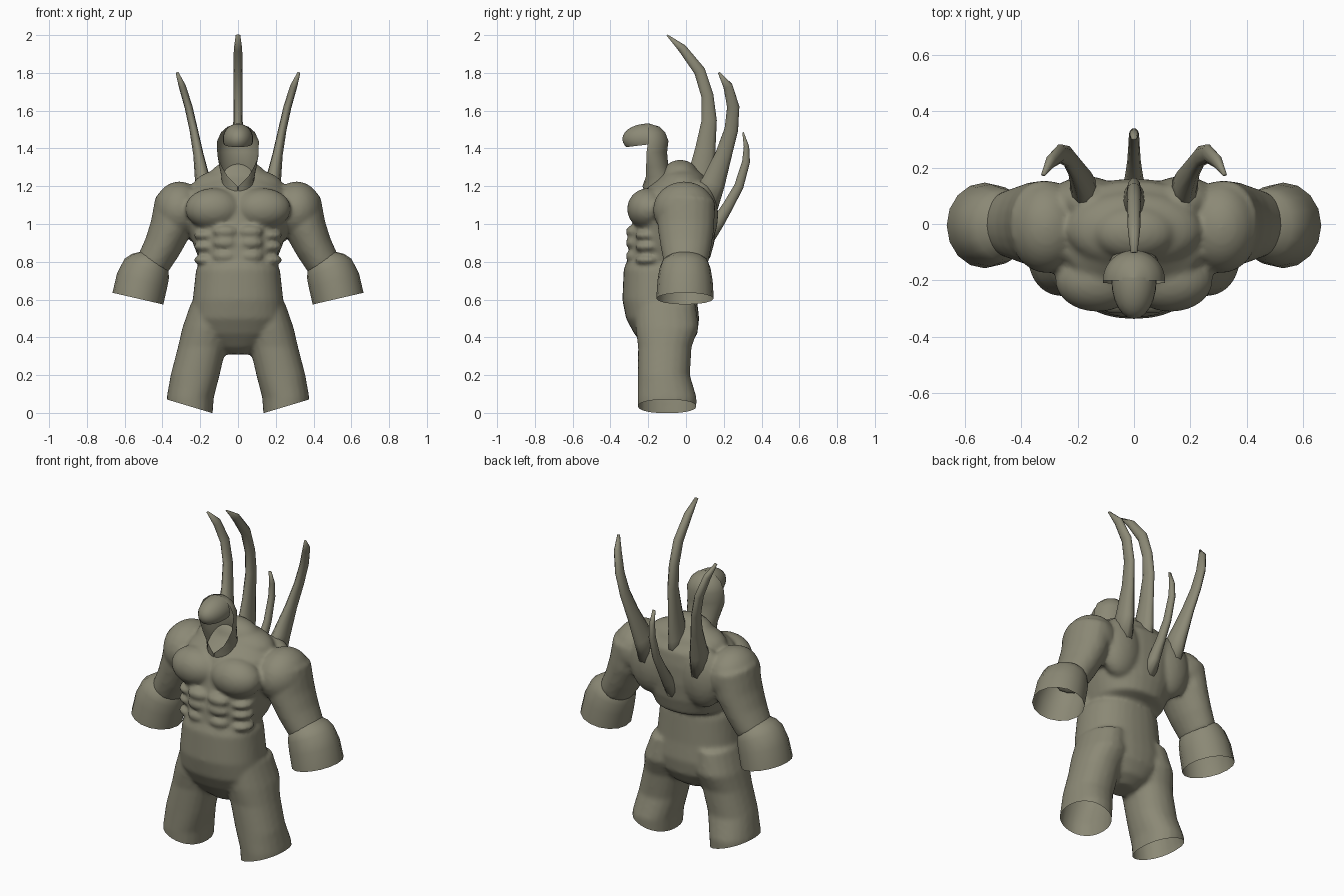
import bpy, bmesh
from math import sin, cos, pi, radians
from mathutils import Vector, Matrix

cube = bpy.data.objects.get("Cube")
if cube:
    bpy.data.objects.remove(cube)

clay = bpy.data.materials.new("olive_clay")
clay.use_nodes = True
colour = (0.26, 0.25, 0.18, 1)
clay.diffuse_color = colour
clay.node_tree.nodes["Principled BSDF"].inputs["Base Color"].default_value = colour


def tube(bm, stations, sides=20, flat=False, caps=True, square=1.0):
    """Loft ellipses (x, y, z, half width, half depth) along a path."""
    rings = []
    pts = [Vector(s[:3]) for s in stations]
    for i, s in enumerate(stations):
        t = (pts[min(i + 1, len(pts) - 1)] - pts[max(i - 1, 0)]).normalized()
        if flat:
            t = Vector((0, 0, 1))
        side = (Vector((1, 0, 0)) - t * t.x).normalized()
        depth = t.cross(side)
        ring = []
        for k in range(sides):
            c, d = cos(2 * pi * k / sides), sin(2 * pi * k / sides)
            c = abs(c) ** square * (1 if c > 0 else -1)
            d = abs(d) ** square * (1 if d > 0 else -1)
            ring.append(bm.verts.new(pts[i] + side * c * s[3] + depth * d * s[4]))
        rings.append(ring)
    faces = []
    for a, b in zip(rings, rings[1:]):
        for k in range(sides):
            j = (k + 1) % sides
            faces.append(bm.faces.new((a[k], a[j], b[j], b[k])))
    if caps:
        faces += [bm.faces.new(rings[0]), bm.faces.new(rings[-1])]
    bmesh.ops.recalc_face_normals(bm, faces=faces)


def blob(bm, centre, radii):
    m = Matrix.Translation(centre) @ Matrix.Diagonal((*radii, 1))
    return bmesh.ops.create_uvsphere(bm, u_segments=24, v_segments=14, radius=1, matrix=m)


def finish(name, bm, mirror=False, subdiv=0):
    mesh = bpy.data.meshes.new(name)
    bm.to_mesh(mesh)
    bm.free()
    ob = bpy.data.objects.new(name, mesh)
    bpy.context.collection.objects.link(ob)
    mesh.materials.clear()
    mesh.materials.append(clay)
    mesh.polygons.foreach_set("use_smooth", [True] * len(mesh.polygons))
    if mirror:
        ob.modifiers.new("mirror", 'MIRROR')
    if subdiv:
        mod = ob.modifiers.new("subdivision", 'SUBSURF')
        mod.levels = mod.render_levels = subdiv
    return ob


# Body masses: centre parts are whole, limbs are on the left only
bm = bmesh.new()
torso = [(.74, .19, -.32, .04), (.785, .185, -.315, .05), (.81, .205, -.31, .125),
         (.9, .24, -.30, .15), (1, .27, -.28, .16), (1.1, .28, -.26, .16),
         (1.18, .25, -.22, .15), (1.24, .17, -.15, .1)]
pelvis = [(.8, .2, -.315, .04), (.76, .222, -.33, .05), (.6, .24, -.337, .058),
          (.5, .25, -.318, .07), (.42, .22, -.275, .06), (.35, .14, -.22, .02), (.31, .07, -.17, -.04)]
for rows in (torso, pelvis):
    tube(bm, [(0, (f + b) / 2, z, w, (b - f) / 2) for z, w, f, b in rows], 32, True, square=.88)
blob(bm, (0, -.02, 1.2), (.24, .14, .1))            # upper back
blob(bm, (0, -.03, 1.25), (.15, .1, .09))           # neck base
blob(bm, (.13, -.2, 1.08), (.15, .112, .11))        # chest muscle
blob(bm, (.17, .08, 1.05), (.13, .09, .18))         # back muscle
blob(bm, (.31, -.01, 1.075), (.135, .165, .15))     # shoulder
for z in (.83, .9, .96):                            # stomach and ribs
    blob(bm, (.065, -.27, z), (.07, .05, .036))
    blob(bm, (.165, -.2, z - .02), (.07, .07, .03))
tube(bm, [(.32, 0, 1.12, .12, .155), (.355, 0, .98, .112, .15),
          (.4, 0, .88, .1, .135), (.455, 0, .78, .09, .115)])          # arm
tube(bm, [(.14, -.11, .58, .11, .16), (.165, -.1, .45, .13, .168), (.19, -.112, .35, .128, .142),
          (.227, -.117, .2, .13, .138), (.253, -.1, .08, .125, .157), (.262, -.1, -.12, .12, .15)],
     flat=True, square=.92)                                            # leg

# Fuse the masses, cut the open leg ends, and mirror
helper = finish("body_masses", bm)
mod = helper.modifiers.new("fuse", 'REMESH')
mod.mode = 'VOXEL'
mod.voxel_size = .012
mod = helper.modifiers.new("soften", 'SMOOTH')
mod.factor = .5
mod.iterations = 6
fused = bpy.data.meshes.new_from_object(helper.evaluated_get(bpy.context.evaluated_depsgraph_get()))
bpy.data.objects.remove(helper)
bm = bmesh.new()
bm.from_mesh(fused)
for point, normal in (((0, 0, 0), (-1, 0, 0)), ((.14, 0, 0), (.3, 0, -1))):
    bmesh.ops.bisect_plane(bm, geom=bm.verts[:] + bm.edges[:] + bm.faces[:], plane_co=point,
                           plane_no=normal, clear_outer=True)
finish("body", bm, mirror=True)

# Flared cuffs, open below
bm = bmesh.new()
tube(bm, [(.455, -.005, .83, .07, .09), (.465, -.005, .8, .105, .122), (.483, -.005, .765, .128, .135),
          (.508, -.005, .7, .138, .146), (.53, -.005, .605, .138, .152)], 16, caps=False)
finish("cuff", bm, mirror=True)

# Back spines
bm = bmesh.new()
tube(bm, [(0, .05, 1.12, .05, .09), (0, .08, 1.25, .038, .075), (0, .103, 1.4, .027, .056),
          (0, .123, 1.55, .025, .042), (0, .113, 1.68, .025, .034), (0, .072, 1.81, .025, .032),
          (0, -.02, 1.93, .022, .024), (0, -.1, 2, .012, .004)], 10)
finish("tall_centre_spine", bm)
bm = bmesh.new()
tube(bm, [(0, .1, .92, .05, .05), (0, .17, 1.01, .032, .036), (0, .225, 1.1, .024, .03),
          (0, .28, 1.2, .02, .026), (0, .318, 1.33, .018, .022), (0, .32, 1.41, .016, .015),
          (0, .302, 1.485, .01, .004)], 10)
finish("low_centre_spine", bm)
bm = bmesh.new()
tube(bm, [(.17, .08, 1.08, .06, .09), (.185, .145, 1.22, .042, .066), (.21, .2, 1.37, .027, .046),
          (.235, .24, 1.5, .022, .038), (.262, .25, 1.62, .021, .034), (.295, .222, 1.73, .019, .026),
          (.322, .175, 1.8, .008, .006)], 10)
finish("side_spine", bm, mirror=True)

# Hood: arcs left open at the face (height, centre y, width, depth, opening)
bm = bmesh.new()
rows = [(1.15, -.13, .09, .085, 0), (1.2, -.14, .085, .09, 2), (1.25, -.15, .088, .08, 38),
        (1.3, -.17, .098, .078, 58), (1.35, -.19, .107, .092, 78), (1.38, -.2, .11, .1, 85),
        (1.44, -.2, .11, .107, 90), (1.485, -.2, .09, .09, 90), (1.515, -.2, .056, .06, 90),
        (1.53, -.2, .008, .01, 90)]
grid = []
for z, y, w, d, gap in rows:
    angles = [radians(gap) + (2 * pi - 2 * radians(gap)) * k / 24 for k in range(25)]
    grid.append([bm.verts.new((w * sin(a), y - d * cos(a), z)) for a in angles])
for a, b in zip(grid, grid[1:]):
    for k in range(24):
        bm.faces.new((a[k], a[k + 1], b[k + 1], b[k]))
bmesh.ops.recalc_face_normals(bm, faces=bm.faces)
finish("hood", bm)

# Visor: front upper quarter of a dome
bm = bmesh.new()
blob(bm, (0, -.2, 1.45), (.08, .137, .082))
for point, normal in (((0, -.19, 0), (0, 1, 0)), ((0, 0, 1.445), (0, .12, -1))):
    bmesh.ops.bisect_plane(bm, geom=bm.verts[:] + bm.edges[:] + bm.faces[:], plane_co=point,
                           plane_no=normal, clear_outer=True)
finish("visor", bm)
